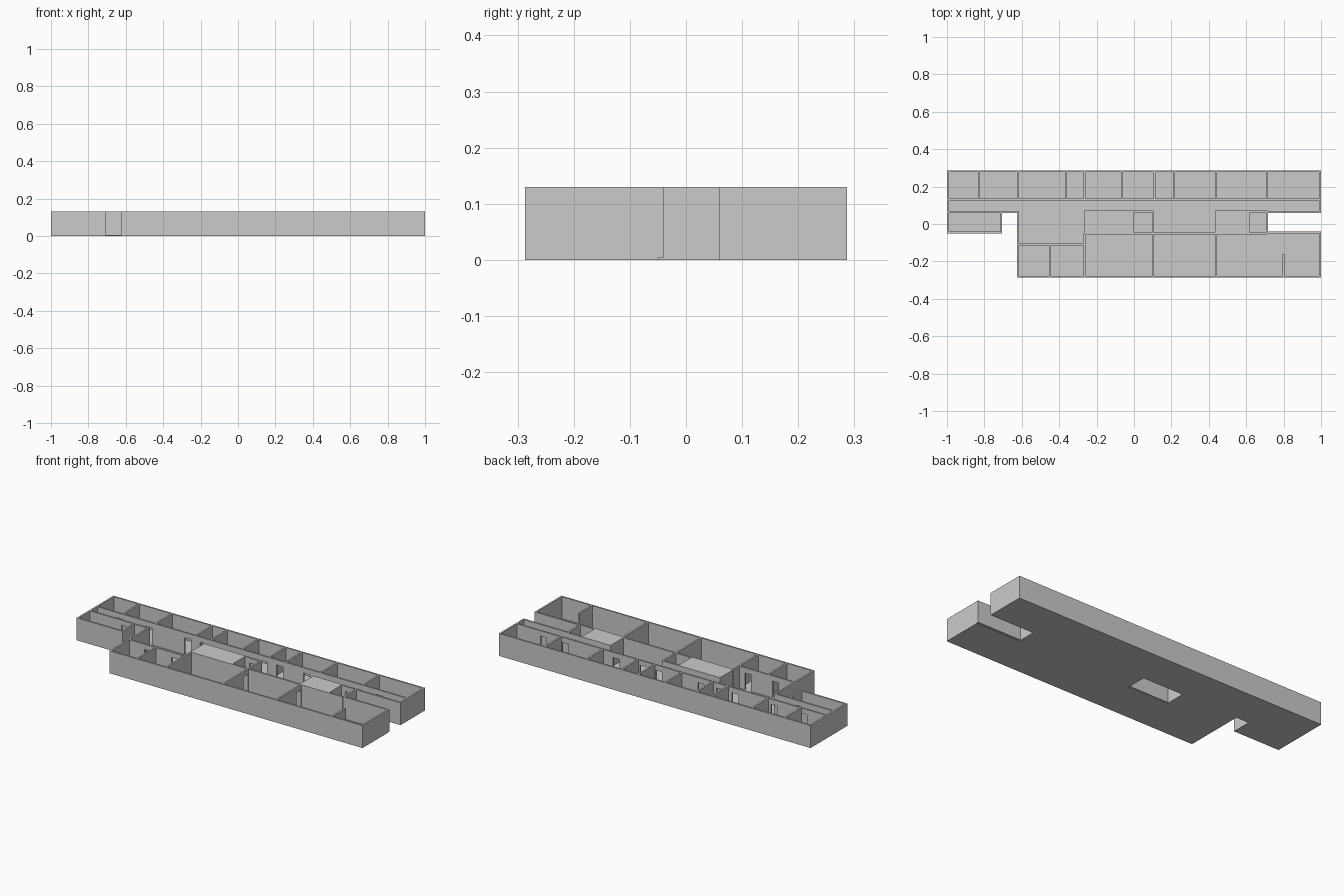
import bpy, bmesh

if "Cube" in bpy.data.objects:
    bpy.data.objects.remove(bpy.data.objects["Cube"])

H = 0.13        # wall height
T = 0.01        # wall thickness
DOOR_H = 0.1    # door height
DOOR_W = 0.04   # door width
F = 0.003       # floor thickness


def add_box(bm, x0, x1, y0, y1, z0, z1):
    res = bmesh.ops.create_cube(bm, size=1)
    for v in res["verts"]:
        v.co.x = x0 if v.co.x < 0 else x1
        v.co.y = y0 if v.co.y < 0 else y1
        v.co.z = z0 if v.co.z < 0 else z1


def finish(name, bm):
    me = bpy.data.meshes.new(name)
    bm.to_mesh(me)
    bm.free()
    bpy.context.collection.objects.link(bpy.data.objects.new(name, me))


def boxes(name, rects, z0, z1):
    bm = bmesh.new()
    for r in rects:
        add_box(bm, *r, z0, z1)
    finish(name, bm)


def walls(name, axis, specs):
    """Straight walls along an axis: (start, end, centre line, door centres)."""
    bm = bmesh.new()

    def piece(a, b, c, z0, z1):
        lo, hi = c - T / 2, c + T / 2
        r = (a, b, lo, hi) if axis == "x" else (lo, hi, a, b)
        add_box(bm, *r, z0, z1)

    for a, b, c, doors in specs:
        pos = a
        for d in sorted(doors):
            piece(pos, d - DOOR_W / 2, c, F, H)
            piece(d - DOOR_W / 2, d + DOOR_W / 2, c, DOOR_H, H)
            pos = d + DOOR_W / 2
        piece(pos, b, c, F, H)
    finish(name, bm)


# Floor slabs, leaving the notches and the open shaft
boxes("floor", [
    (-1, 1, 0.07, 0.287),
    (-1, -0.705, -0.05, 0.07),
    (-0.625, -0.268, -0.05, 0.07),
    (0, 0.715, -0.05, 0.07),
    (0.715, 1, 0.06, 0.07),
    (-0.625, 1, -0.287, -0.05),
], 0, F)

# Outer walls
walls("outer_walls_long", "x", [
    (-1, 1, 0.282, []),
    (-0.625, 1, -0.282, []),
    (0.71, 1, 0.065, []),
    (-0.71, -0.615, 0.065, []),
    (-1, -0.705, -0.045, []),
    (0.71, 1, -0.045, []),
])
walls("outer_walls_cross", "y", [
    (-0.05, 0.287, -0.995, []),
    (0.06, 0.287, 0.995, []),
    (-0.287, -0.04, 0.995, []),
    (-0.05, 0.07, -0.71, []),
    (-0.287, 0.07, -0.62, []),
    (-0.05, 0.07, 0.712, []),
])

# Corridor and lower room walls running lengthwise
walls("corridor_walls", "x", [
    (-0.995, 0.995, 0.13,
     [-0.85, -0.66, -0.41, -0.31, -0.19, 0.08, 0.18, 0.353, 0.68, 0.82]),
    (-1, -0.71, 0.065, [-0.77]),
    (-0.62, -0.265, -0.11, [-0.5, -0.325]),
    (-0.265, 0.71, -0.05, []),
    (-0.005, 0.105, 0.067, [0.05]),
    (0.61, 0.715, 0.067, [0.665]),
])

# Partitions between the back rooms
walls("back_partitions", "y", [
    (0.13, 0.28, x, []) for x in
    (-0.83, -0.62, -0.362, -0.265, -0.065, 0.11, 0.215, 0.44, 0.71)
])

# Partitions between the front rooms, and small service rooms
walls("front_partitions", "y", [
    (-0.28, -0.11, -0.45, []),
    (-0.28, -0.05, -0.265, []),
    (-0.28, -0.05, 0.1, [-0.08]),
    (-0.28, -0.05, 0.44, [-0.08]),
    (-0.28, -0.16, 0.8, []),
    (-0.05, 0.07, -0.005, []),
    (-0.05, 0.07, 0.1, []),
    (-0.05, 0.07, 0.615, []),
])

# Thin shells around the two covered shafts, with flat caps
S = 0.004
for name, x0, x1 in (("left_shaft", -0.268, 0), ("right_shaft", 0.433, 0.612)):
    boxes(name + "_walls", [
        (x0, x1, 0.072 - S, 0.072),
        (x0, x0 + S, -0.05, 0.072),
    ], 0, H)
    boxes(name + "_cap", [(x0, x1, -0.05, 0.072)], H - F, H)
